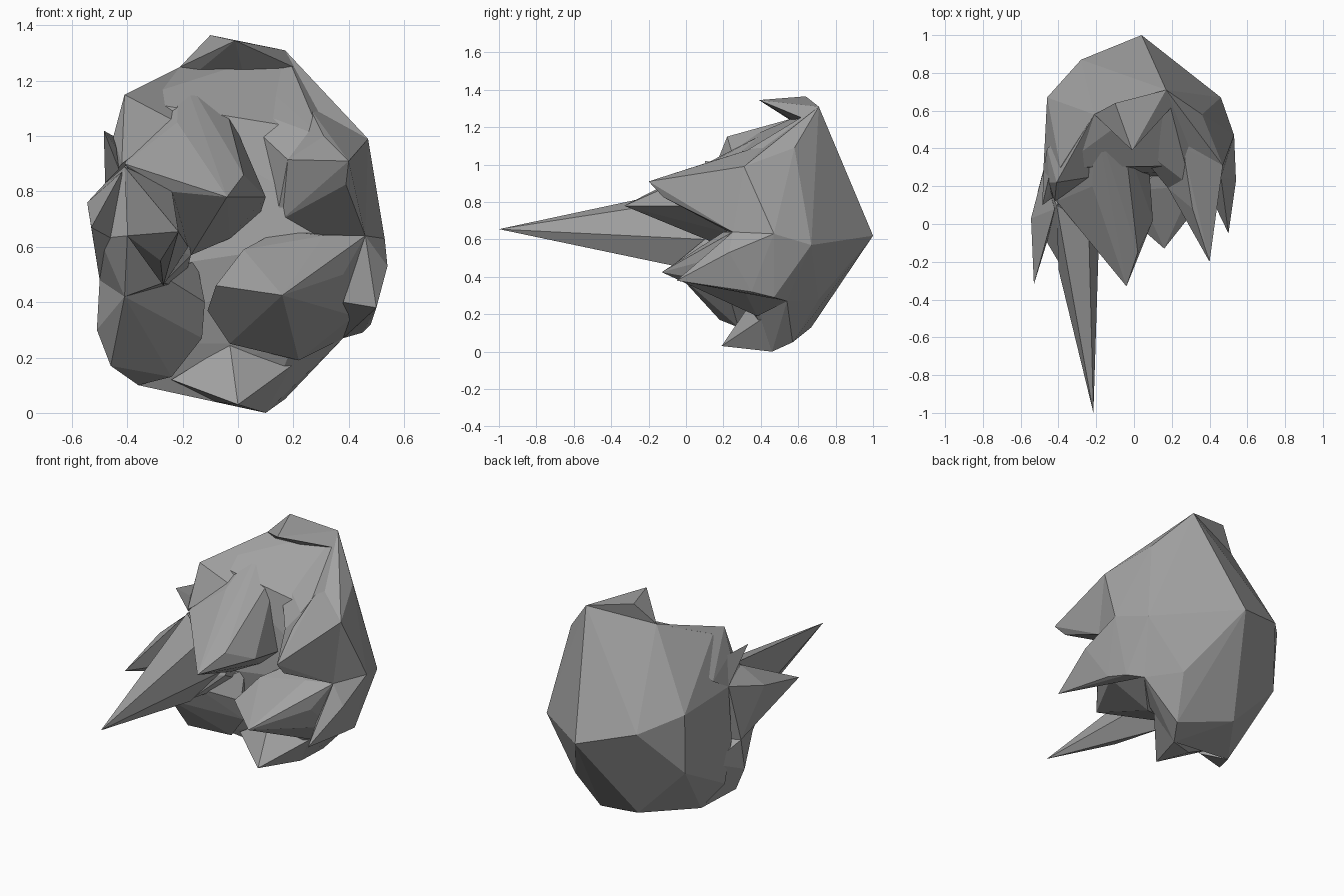
import bpy
import bmesh

# Remove the default cube only
old_cube = bpy.data.objects.get("Cube")
if old_cube is not None:
    bpy.data.objects.remove(old_cube, do_unlink=True)

# Single stone-grey material
grey = bpy.data.materials.new("stone_grey")
grey.use_nodes = True
grey_colour = (0.36, 0.36, 0.36, 1.0)
grey.diffuse_color = grey_colour
shader = next(n for n in grey.node_tree.nodes if n.type == "BSDF_PRINCIPLED")
shader.inputs["Base Color"].default_value = grey_colour


def faceted_part(name, *corners):
    """Make a flat-shaded convex part that wraps the given corners."""
    bm = bmesh.new()
    for corner in corners:
        bm.verts.new(corner)
    bmesh.ops.convex_hull(bm, input=bm.verts[:])
    loose = [v for v in bm.verts if not v.link_faces]
    bmesh.ops.delete(bm, geom=loose, context="VERTS")
    bmesh.ops.recalc_face_normals(bm, faces=bm.faces[:])
    mesh = bpy.data.meshes.new(name)
    bm.to_mesh(mesh)
    bm.free()
    mesh.materials.append(grey)
    part = bpy.data.objects.new(name, mesh)
    bpy.context.collection.objects.link(part)


# Corners shared by neighbouring parts
back_apex = (.04, 1, .62)
crown_back = (.17, .71, 1.31)
crown_side = (-.21, .58, 1.25)
left_shoulder = (-.41, .22, 1.15)
left_waist = (-.48, .28, .83)
left_hip = (-.5, .19, .48)
left_heel = (-.51, .17, .3)
left_foot = (-.36, .37, .1)
right_shoulder = (.47, .31, .99)
right_temple = (.41, .23, .85)
right_waist = (.46, .25, .64)
right_cheek = (.54, .23, .53)
right_foot = (.38, .54, .27)
bottom_point = (.1, .46, 0)
bottom_back = (.17, .57, .05)
ridge_front = (.18, .19, .915)
brow_corner = (.36, .58, 1.09)

# Domed back and core, closed off behind the hollow front
faceted_part(
    "rounded_back", back_apex, crown_back, crown_side, brow_corner,
    right_foot, left_foot, bottom_point, bottom_back,
    left_waist, right_shoulder, right_waist,
    (-.28, .87, .71), (-.46, .67, .8), (-.45, .65, .44),
    (-.15, .67, .13), (.24, .71, .28),
    (.46, .67, .57), (.53, .47, .63),
    (.2, .35, .25), (-.47, .3, .25), (-.39, .3, 1.13),
    (0, .3, .9), (0, .3, .55), (-.48, .25, .5),
)

# Crest overhanging the top
faceted_part(
    "top_crest", crown_back, crown_side,
    (-.1, .64, 1.365), (-.01, .39, 1.345), (.2, .62, 1.25),
    (-.15, .57, 1.23), (.02, .6, 1.22),
)

# Broad sloping lock down the middle of the front
faceted_part(
    "centre_lock", crown_side,
    (-.04, -.33, .78), (-.05, .45, 1.13), (.02, -.15, .86),
    (-.22, .2, 1.05), (-.41, .12, .9), (-.25, -.05, .8),
    (.1, .02, .78), (-.17, -.05, .73), (-.17, .18, .57),
    (-.03, .25, .63), (.08, .3, .72), (-.2, .4, .8),
)

# Ridge between the centre and the side locks
faceted_part(
    "brow_ridge", crown_back, brow_corner, ridge_front,
    (-.05, .47, 1.13), (.25, .53, 1.16), (.11, .5, 1.17),
    (.3, .2, 1.0), (.14, .28, .7), (.25, .3, .65), (.05, .4, .9),
)

# Pointed lock at upper +x side
faceted_part(
    "upper_side_lock", right_shoulder, right_temple, right_waist,
    ridge_front, brow_corner,
    (.4, -.2, .91), (.31, .08, 1.0), (.39, -.12, .825),
    (.3, .27, .62), (.16, .28, .7), (.26, .4, 1.1),
)

# Side lock with its tip low on the +x side
faceted_part(
    "lower_side_lock", right_cheek, right_foot, right_waist,
    (.5, -.05, .38), (.53, .47, .63), (.46, .67, .57),
    (.38, .2, .4), (.48, .35, .32), (.45, .47, .29),
)

# Chin lock jutting out below the hollow
faceted_part(
    "chin_lock", right_waist, right_foot,
    (.16, -.13, .425), (-.08, .08, .46), (.02, .18, .59),
    (.31, .2, .64), (.38, .15, .5), (.42, .3, .35), (.22, .38, .19),
    (-.03, .28, .25), (-.11, .23, .37), (.15, .3, .66),
)

# Small curled point underneath
faceted_part(
    "bottom_lock", bottom_point, bottom_back,
    (0, .19, .03), (-.03, .34, .25), (.22, .43, .19),
    (-.08, .37, .04), (-.24, .36, .12), (.24, .56, .17),
)

# Long horn on the -x side
faceted_part(
    "long_horn",
    (-.215, -1, .655), (-.4, -.24, .64), (-.27, -.3, .765),
    (-.24, 0, .81), (-.18, .1, .6), (-.27, -.07, .46),
    (-.28, -.5, .55), (-.41, .1, .89),
)

# Root that ties the horn into the side
faceted_part(
    "horn_root", left_waist, left_hip,
    (-.4, -.2, .64), (-.41, .1, .89), (-.5, -.03, .63),
    (-.27, -.05, .47), (-.41, -.05, .42), (-.17, .12, .57),
    (-.2, .35, .8), (-.2, .35, .45),
)

# Short point on the outer -x side
faceted_part(
    "outer_left_point", left_waist, left_hip,
    (-.53, -.32, .67), (-.545, .03, .76), (-.49, -.03, .62),
    (-.42, .08, .87), (-.4, .1, .6),
)

# Ragged -x shoulder
faceted_part(
    "left_shoulder_lock", left_shoulder, crown_side, left_waist,
    (-.45, .22, 1.0), (-.42, .12, .9), (-.46, .4, .9),
    (-.22, .25, 1.05),
)

# Thin barb below the shoulder
faceted_part(
    "shoulder_barb", left_waist,
    (-.485, .1, 1.02), (-.44, .17, .96), (-.43, .14, .88),
    (-.45, .25, 1.0),
)

# Lower -x jaw
faceted_part(
    "left_jaw", left_heel, left_foot, left_hip,
    (-.46, .18, .17), (-.41, -.05, .42), (-.24, .28, .13),
    (-.13, .24, .27), (-.28, .02, .5), (-.12, .2, .4),
    (-.2, .15, .44), (-.15, .28, .55), (-.45, .4, .4),
)
